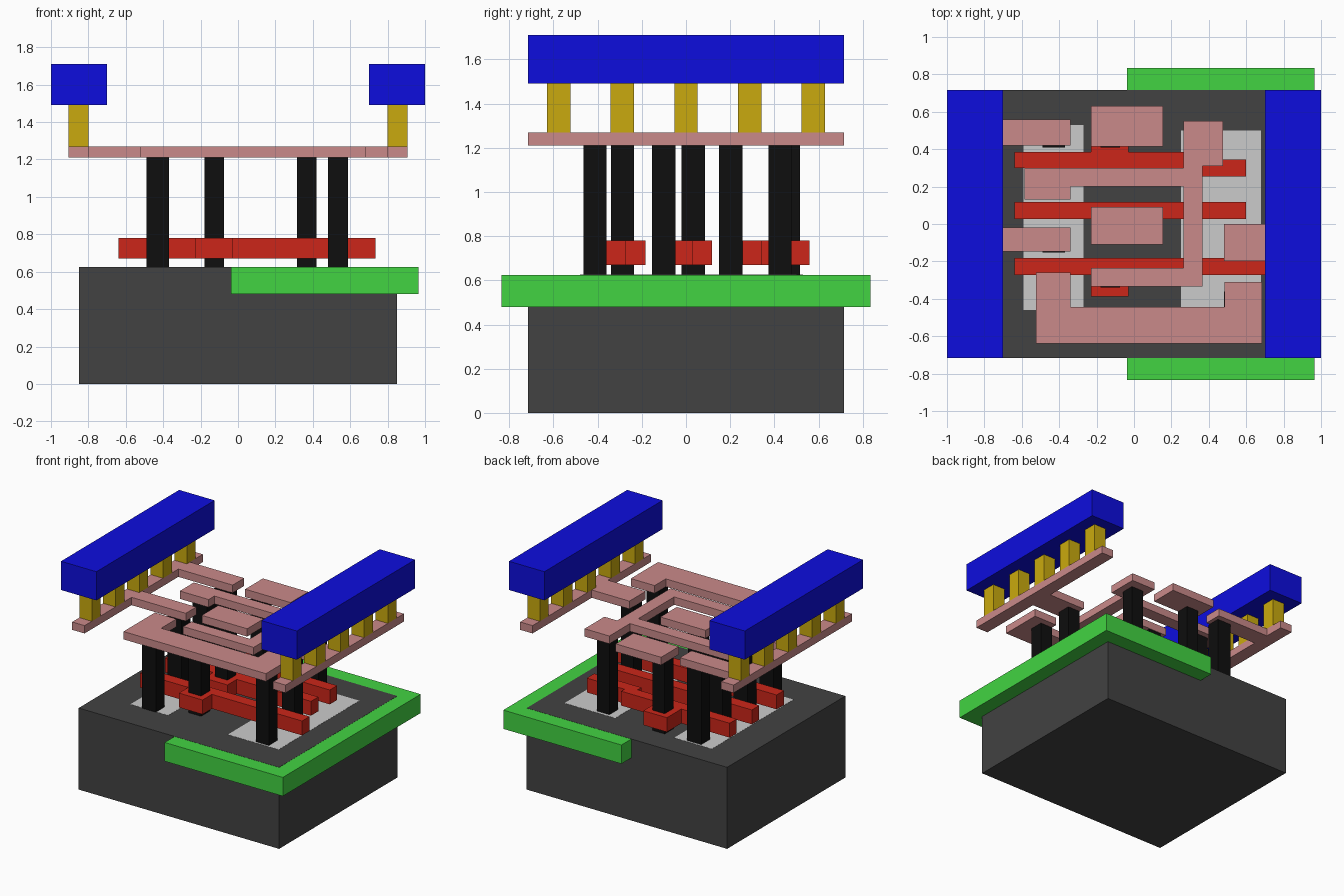
import bpy, bmesh


def linear(c):
    return c / 12.92 if c <= 0.04045 else ((c + 0.055) / 1.055) ** 2.4


def material(name, rgb):
    m = bpy.data.materials.new(name)
    m.diffuse_color = [linear(c / 255) for c in rgb] + [1]
    return m


GREY = material("dark_grey", (66, 66, 66))
GREEN = material("green", (66, 212, 66))
RED = material("red", (204, 38, 25))
BLACK = material("black", (14, 14, 14))
PINK = material("pink", (202, 138, 138))
YELLOW = material("yellow", (202, 170, 14))
BLUE = material("blue", (13, 13, 222))


def prism(name, outline, z0, z1, mat=None):
    """Extrude a flat outline from z0 to z1."""
    bm = bmesh.new()
    face = bm.faces.new([bm.verts.new((x, y, z0)) for x, y in outline])
    top = bmesh.ops.extrude_face_region(bm, geom=[face])["geom"]
    bmesh.ops.translate(bm, vec=(0, 0, z1 - z0),
                        verts=[v for v in top if isinstance(v, bmesh.types.BMVert)])
    bmesh.ops.recalc_face_normals(bm, faces=bm.faces)
    mesh = bpy.data.meshes.new(name)
    bm.to_mesh(mesh)
    bm.free()
    if mat:
        mesh.materials.append(mat)
    obj = bpy.data.objects.new(name, mesh)
    bpy.context.collection.objects.link(obj)
    return obj


def box(name, x0, x1, y0, y1, z0, z1, mat=None):
    return prism(name, [(x0, y0), (x1, y0), (x1, y1), (x0, y1)], z0, z1, mat)


# Base block, surrounding well and the two flat active areas
TOP = 0.625
box("substrate", -0.85, 0.85, -0.716, 0.716, 0, TOP, GREY)
box("well", -0.037, 0.965, -0.835, 0.835, 0.48, TOP - 0.001, GREEN)
box("active_area_left", -0.59, -0.27, -0.46, 0.53, 0.56, TOP + 0.001)
box("active_area_right", 0.25, 0.68, -0.48, 0.50, 0.56, TOP + 0.001)

# Red gate strips, each with a square pad around x = -0.13
gates = {
    "gate_back": [(-0.64, 0.30), (0.20, 0.30), (0.20, 0.255), (0.60, 0.255),
                  (0.60, 0.345), (0.28, 0.345), (0.28, 0.385), (-0.03, 0.385),
                  (-0.03, 0.56), (-0.23, 0.56), (-0.23, 0.385), (-0.64, 0.385)],
    "gate_middle": [(-0.64, 0.027), (-0.23, 0.027), (-0.23, -0.085), (-0.03, -0.085),
                    (-0.03, 0.027), (0.60, 0.027), (0.60, 0.117), (-0.64, 0.117)],
    "gate_front": [(-0.64, -0.273), (-0.23, -0.273), (-0.23, -0.387), (-0.03, -0.387),
                   (-0.03, -0.273), (0.735, -0.273), (0.735, -0.183), (-0.64, -0.183)],
}
for name, outline in gates.items():
    prism(name, outline, 0.67, 0.78, RED)

# Black contact posts: x start, x end, y starts
posts = [(-0.49, -0.37, (-0.465, -0.153, 0.15, 0.41)),
         (-0.18, -0.075, (-0.34, -0.02, 0.41)),
         (0.315, 0.42, (0.373,)),
         (0.48, 0.587, (-0.465, -0.153))]
for x0, x1, starts in posts:
    for y in starts:
        box("contact_post", x0, x1, y, y + 0.105, TOP, 1.21, BLACK)

# Pink metal layer
metal = {
    "left_rail": [(-0.905, -0.716), (-0.80, -0.716), (-0.80, -0.147), (-0.34, -0.147),
                  (-0.34, -0.02), (-0.80, -0.02), (-0.80, 0.42), (-0.34, 0.42),
                  (-0.34, 0.56), (-0.80, 0.56), (-0.80, 0.716), (-0.905, 0.716)],
    "right_rail": [(0.80, -0.716), (0.905, -0.716), (0.905, 0.716), (0.80, 0.716),
                   (0.80, 0.0), (0.48, 0.0), (0.48, -0.197), (0.80, -0.197)],
    "output_track": [(-0.585, 0.13), (-0.34, 0.13), (-0.34, 0.20), (0.265, 0.20),
                     (0.265, -0.235), (-0.23, -0.235), (-0.23, -0.335), (0.367, -0.335),
                     (0.367, 0.31), (0.475, 0.31), (0.475, 0.55), (0.265, 0.55),
                     (0.265, 0.30), (-0.585, 0.30)],
    "front_track": [(-0.523, -0.64), (0.685, -0.64), (0.685, -0.31), (0.483, -0.31),
                    (0.483, -0.445), (-0.34, -0.445), (-0.34, -0.26), (-0.523, -0.26)],
}
for name, outline in metal.items():
    prism(name, outline, 1.21, 1.27, PINK)
for name, y0, y1 in (("back_pad", 0.415, 0.63), ("middle_pad", -0.11, 0.09)):
    box(name, -0.23, 0.155, y0, y1, 1.21, 1.27, PINK)

# Blue power beams carried by rows of yellow posts
for side, s in (("left", -1), ("right", 1)):
    a, b = sorted((s * 0.80, s * 0.905))
    for i in range(-2, 3):
        y = i * 0.288
        box(side + "_via", a, b, y - 0.053, y + 0.053, 1.27, 1.49, YELLOW)
    a, b = sorted((s * 0.70, s * 1.0))
    box(side + "_power_beam", a, b, -0.716, 0.716, 1.49, 1.71, BLUE)
